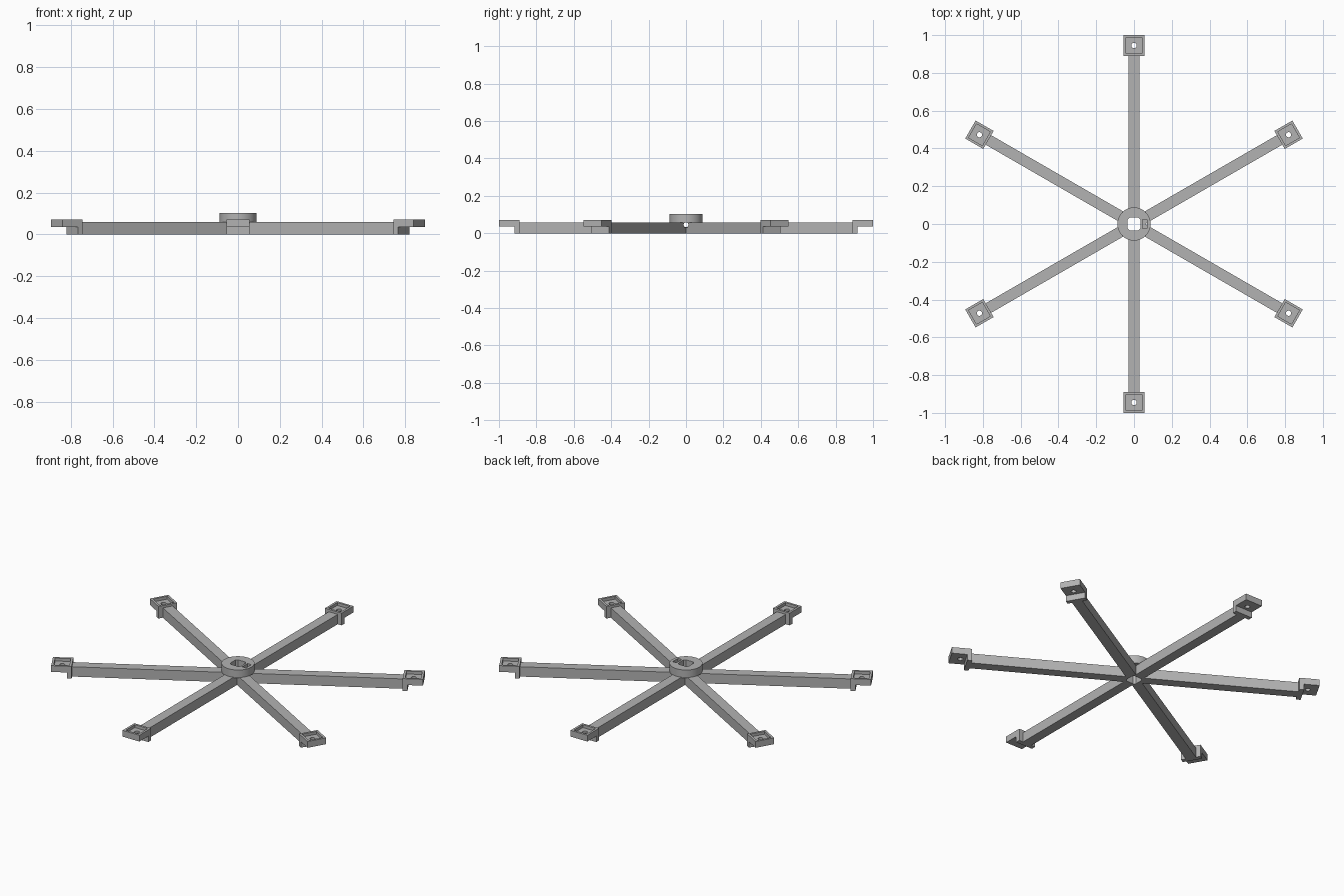
import bpy
from math import radians, pi
from mathutils import Matrix, Vector

cube = bpy.data.objects.get("Cube")
if cube:
    bpy.data.objects.remove(cube, do_unlink=True)

grey = bpy.data.materials.new("mid_grey")
grey.use_nodes = True
grey.diffuse_color = (0.45, 0.45, 0.45, 1)
grey.node_tree.nodes["Principled BSDF"].inputs["Base Color"].default_value = (0.45, 0.45, 0.45, 1)


def finish(name):
    obj = bpy.context.object
    obj.name = name
    obj.data.materials.append(grey)
    return obj


def box(name, x, y, z, angle=0):
    """Box from (min, max) ranges, turned about the hub axis."""
    bpy.ops.mesh.primitive_cube_add(size=1)
    obj = finish(name)
    ranges = (x, y, z)
    centre = Vector([(a + b) / 2 for a, b in ranges])
    size = [b - a for a, b in ranges]
    obj.data.transform(Matrix.Rotation(angle, 4, "Z") @ Matrix.Translation(centre)
                       @ Matrix.Diagonal((*size, 1)))
    return obj


def cylinder(name, radius, z, x=0, angle=0, sides=32):
    bpy.ops.mesh.primitive_cylinder_add(vertices=sides, radius=radius, depth=z[1] - z[0])
    obj = finish(name)
    obj.data.transform(Matrix.Rotation(angle, 4, "Z")
                       @ Matrix.Translation((x, 0, (z[0] + z[1]) / 2)))
    return obj


def combine(obj, other, operation):
    """Apply a boolean and discard the second object."""
    other.hide_render = True
    mod = obj.modifiers.new("join", "BOOLEAN")
    mod.operation = operation
    mod.solver = "EXACT"
    mod.object = other
    bpy.context.view_layer.objects.active = obj
    bpy.ops.object.modifier_apply(modifier=mod.name)
    bpy.data.objects.remove(other, do_unlink=True)


angles = [radians(30 + 60 * i) for i in range(6)]

# Arms, crossing at the middle
arms = box("arms", (-0.9, 0.9), (-0.029, 0.029), (0, 0.058), angles[0])
for a in angles[1:3]:
    combine(arms, box("arm", (-0.9, 0.9), (-0.029, 0.029), (0, 0.058), a), "UNION")

# Raised hub collar
combine(arms, cylinder("collar", 0.088, (0.055, 0.102), sides=48), "UNION")

# Shaft hole with flats, grub screw hole and nut slot
shaft = cylinder("shaft", 0.041, (-0.1, 0.2))
combine(shaft, box("flats", (-0.034, 0.034), (-0.034, 0.034), (-0.2, 0.3)), "INTERSECT")
combine(arms, shaft, "DIFFERENCE")
screw = cylinder("screw", 0.013, (-0.2, 0.2), sides=20)
screw.data.transform(Matrix.Translation((0, 0, 0.045)) @ Matrix.Rotation(pi / 2, 4, "Y"))
combine(arms, screw, "DIFFERENCE")
combine(arms, box("nut_slot", (0.045, 0.07), (-0.025, 0.025), (0.03, 0.2)), "DIFFERENCE")
arms.name = "hub_and_arms"

# Square end trays, each with a recess, a screw hole and a foot below
for i, a in enumerate(angles, 1):
    tray = box(f"end_tray_{i}", (0.89, 1.0), (-0.055, 0.055), (0.035, 0.072), a)
    combine(tray, box("foot", (0.89, 0.916), (-0.055, 0.055), (0, 0.05), a), "UNION")
    combine(tray, box("recess", (0.903, 0.987), (-0.042, 0.042), (0.055, 0.1), a), "DIFFERENCE")
    combine(tray, cylinder("hole", 0.014, (-0.1, 0.2), 0.945, a, 20), "DIFFERENCE")

# Keep flat faces crisp and round walls smooth
for obj in bpy.context.scene.objects:
    obj.select_set(obj.type == "MESH")
bpy.context.view_layer.objects.active = arms
bpy.ops.object.shade_smooth_by_angle(angle=radians(30))
